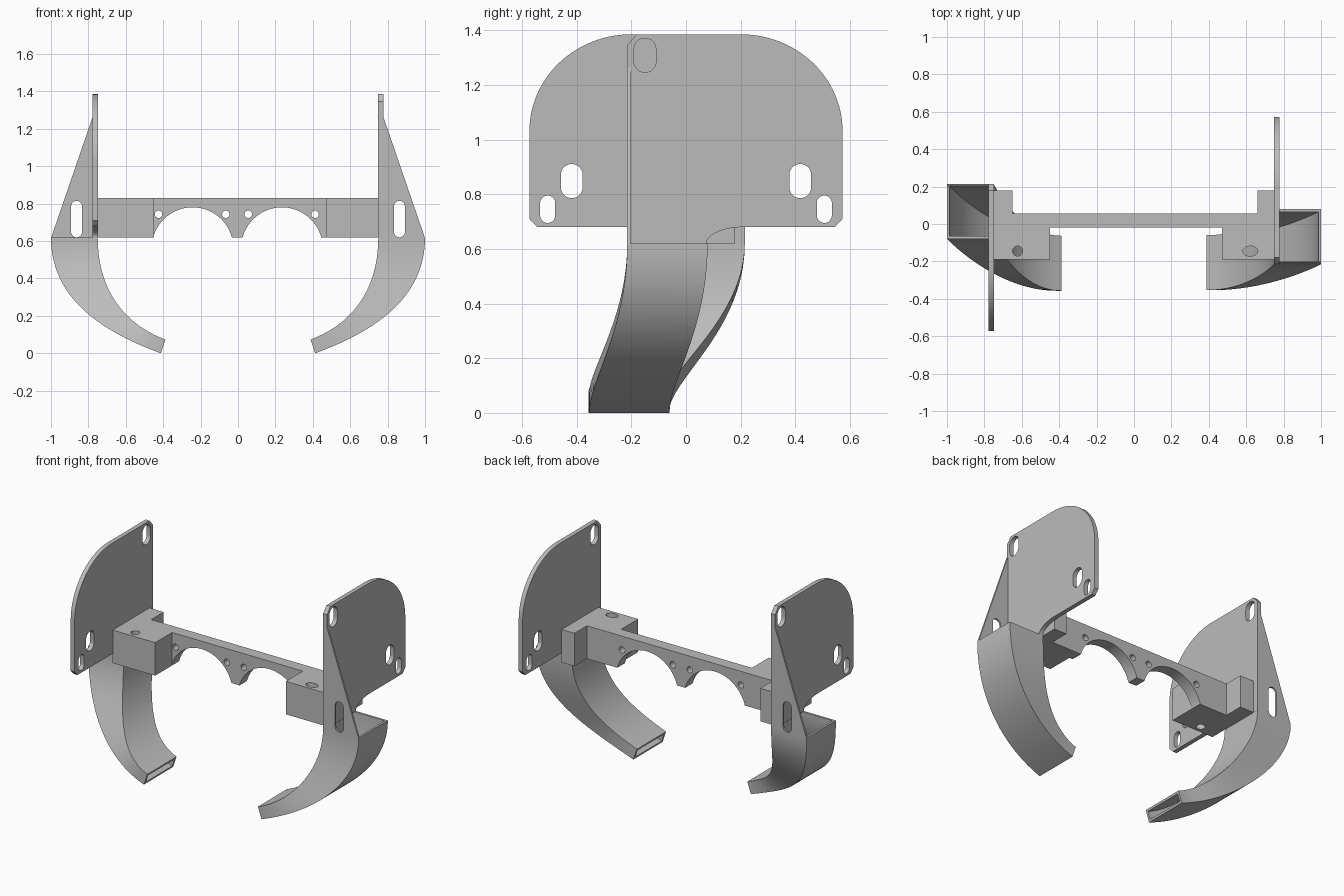
import bpy, bmesh, math
from mathutils import Matrix, Vector

cube = bpy.data.objects.get("Cube")
if cube:
    bpy.data.objects.remove(cube)

GREY = (0.5, 0.5, 0.5, 1)
mat = bpy.data.materials.new("plain_grey")
mat.use_nodes = True
mat.diffuse_color = GREY
mat.node_tree.nodes["Principled BSDF"].inputs["Base Color"].default_value = GREY


def finish(name, bm, smooth=30):
    bmesh.ops.remove_doubles(bm, verts=bm.verts, dist=1e-5)
    bmesh.ops.recalc_face_normals(bm, faces=bm.faces)
    me = bpy.data.meshes.new(name)
    bm.to_mesh(me)
    bm.free()
    me.materials.append(mat)
    ob = bpy.data.objects.new(name, me)
    bpy.context.collection.objects.link(ob)
    bpy.ops.object.select_all(action='DESELECT')
    ob.select_set(True)
    bpy.context.view_layer.objects.active = ob
    bpy.ops.object.shade_smooth_by_angle(angle=math.radians(smooth))
    return ob


def arc(cx, cy, rx, ry, a0, a1, n=16):
    angles = [math.radians(a0 + (a1 - a0) * i / n) for i in range(n + 1)]
    return [(cx + rx * math.cos(a), cy + ry * math.sin(a)) for a in angles]


def slot(cx, cy, w, h):
    r, d = w / 2, h / 2 - w / 2
    return arc(cx, cy + d, r, r, 0, 180) + arc(cx, cy - d, r, r, 180, 360)


def hole(cx, cy, rx, ry):
    return arc(cx, cy, rx, ry, 0, 360, 24)[:-1]


def sheet(name, outline, holes, axes, lo, hi, turn=0):
    """Extrude a flat outline with holes from lo to hi along the third axis."""
    cu = bpy.data.curves.new(name, 'CURVE')
    cu.dimensions, cu.fill_mode, cu.extrude = '2D', 'BOTH', (hi - lo) / 2
    for loop in [outline] + holes:
        sp = cu.splines.new('POLY')
        sp.points.add(len(loop) - 1)
        for p, (u, v) in zip(sp.points, loop):
            p.co = (u, v, 0, 1)
        sp.use_cyclic_u = True
    tmp = bpy.data.objects.new(name + "_outline", cu)
    bpy.context.collection.objects.link(tmp)
    dg = bpy.context.evaluated_depsgraph_get()
    me = bpy.data.meshes.new_from_object(tmp.evaluated_get(dg))
    bm = bmesh.new()
    bm.from_mesh(me)
    bpy.data.objects.remove(tmp)
    bpy.data.curves.remove(cu)
    bpy.data.meshes.remove(me)
    spin = Matrix.Rotation(math.radians(turn), 3, 'Z')
    for v in bm.verts:
        p = Vector((0, 0, 0))
        for axis, c in zip(axes, (v.co.x, v.co.y, v.co.z + (lo + hi) / 2)):
            p['xyz'.index(axis)] = c
        v.co = spin @ p
    return finish(name, bm)


# Side plates and triangular gussets; the right pair is the left pair turned half round
plate = ([(-0.215, 0.62), (-0.215, 1.345), (-0.18, 1.385)]
         + arc(0.2, 1.03, 0.373, 0.355, 90, 0, 28)
         + [(0.573, 0.71), (0.545, 0.68)]
         + arc(0.215, 0.62, 0.14, 0.06, 90, 180))
plate_slots = [slot(-0.15, 1.308, 0.08, 0.125), slot(0.418, 0.848, 0.08, 0.125),
               slot(0.506, 0.745, 0.055, 0.1)]
gusset = [(0.75, 0.615), (1.0, 0.615), (0.775, 1.27), (0.75, 1.27)]
for side, turn in (("left", 0), ("right", 180)):
    sheet(side + "_side_plate", plate, plate_slots, 'yzx', 0.749, 0.777, turn)
    sheet(side + "_gusset", gusset, [slot(0.863, 0.717, 0.058, 0.195)], 'xzy',
          -0.215, -0.203, turn)

# Cross bar with two arched cut-outs and four screw holes
half = math.degrees(math.acos(0.058 / 0.218))
arches = [p for cx in (-0.243, 0.235)
          for p in arc(cx, 0.562, 0.218, 0.218, 90 + half, 90 - half, 32)]
bar = [(-0.47, 0.83), (-0.47, 0.62)] + arches + [(0.48, 0.62), (0.48, 0.83)]
sheet("cross_bar", bar, [hole(x, 0.743, 0.02, 0.02) for x in (-0.425, -0.065, 0.055, 0.412)],
      'xzy', -0.02, 0.055)

# Mounting blocks at both ends of the bar, each with a rear tab and a vertical hole
for name, s, inner, tab, rx in (("left", 1, 0.47, 0.66, 0.04), ("right", -1, 0.45, 0.65, 0.027)):
    block = [(0.75, -0.19), (inner, -0.19), (inner, 0.055), (tab, 0.055), (tab, 0.18), (0.75, 0.18)]
    sheet(name + "_mounting_block", [(s * x, y) for x, y in block],
          [hole(s * 0.622, -0.145, rx, 0.027)], 'xyz', 0.62, 0.83)


def bezier(pts, t):
    a, b, c, d = (Vector(p) for p in pts)
    u = 1 - t
    return a * u**3 + b * 3 * u * u * t + c * 3 * u * t * t + d * t**3


# Curved hollow ducts, open at the top and at the tip
OUTER = [(1.0, 0.62), (1.0, 0.3), (0.74, 0.12), (0.413, 0.0)]
INNER = [(0.75, 0.62), (0.75, 0.35), (0.62, 0.16), (0.388, 0.073)]
STEPS, HALF, WALL = 40, 0.147, 0.014


def duct(name, s, y_top, y_tip):
    bm = bmesh.new()
    rings = []
    for i in range(STEPS + 1):
        t = i / STEPS
        o, n = bezier(OUTER, t), bezier(INNER, t)
        y = y_top + (y_tip - y_top) * t * t * (3 - 2 * t)
        step = (n - o).normalized()
        ring = []
        for w in (0, WALL):
            a, b, h = o + step * w, n - step * w, HALF - w
            for p, dy in ((a, -h), (a, h), (b, h), (b, -h)):
                ring.append(bm.verts.new((s * p.x, y + dy, p.y)))
        rings.append(ring)
    for k in range(4):
        j = (k + 1) % 4
        for r, q in zip(rings, rings[1:]):
            for base in (0, 4):
                bm.faces.new((r[base + k], r[base + j], q[base + j], q[base + k]))
        for r in (rings[0], rings[-1]):
            bm.faces.new((r[k], r[j], r[j + 4], r[k + 4]))
    finish(name, bm)


duct("left_duct", 1, -0.068, -0.207)
duct("right_duct", -1, 0.068, -0.21)
